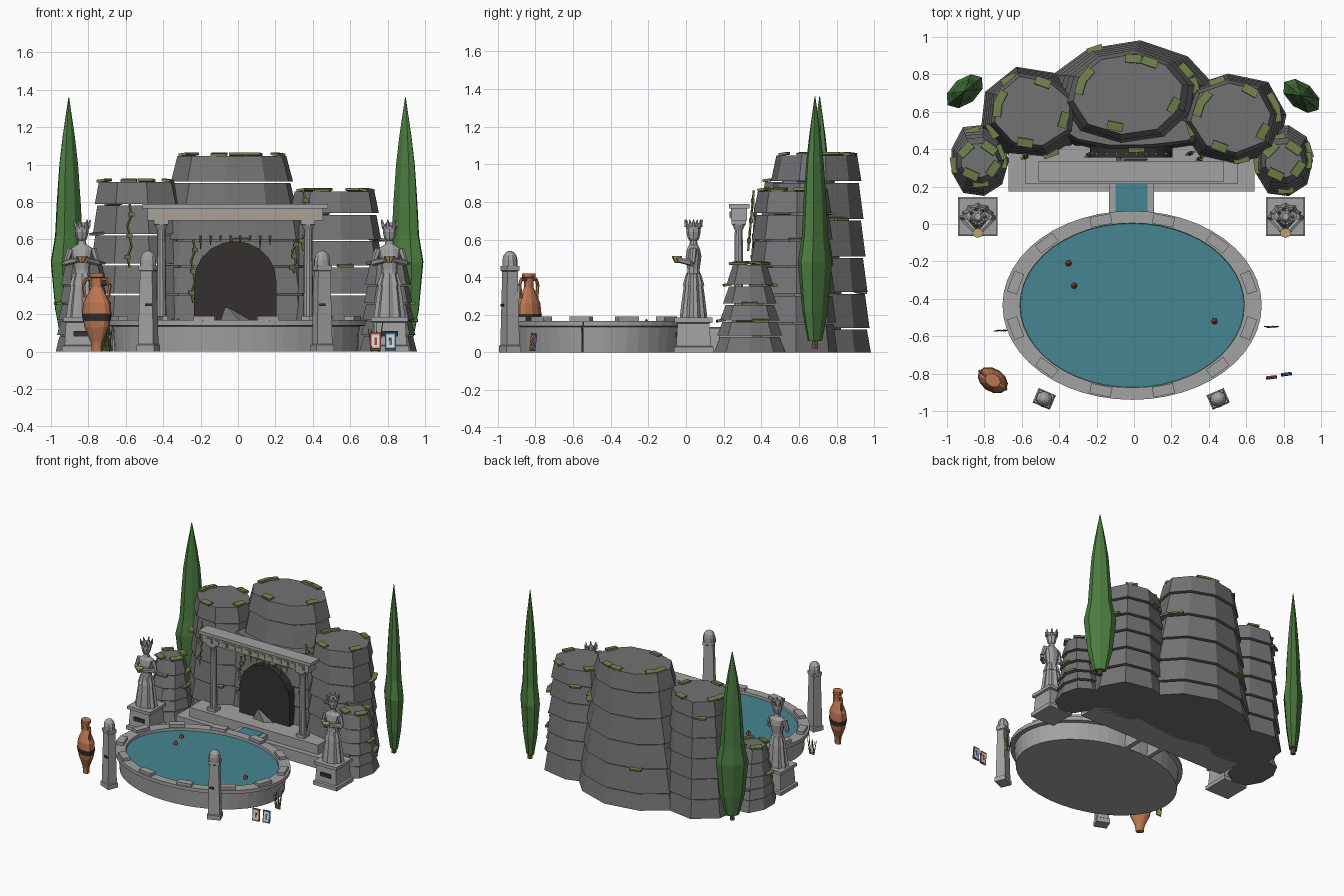
import bpy, bmesh, math, random
from mathutils import Matrix, Vector

if "Cube" in bpy.data.objects:
    bpy.data.objects.remove(bpy.data.objects["Cube"])
random.seed(4)
PI = math.pi
TAU = 2 * PI


def mat(name, r, g, b):
    m = bpy.data.materials.new(name)
    m.diffuse_color = (r, g, b, 1)
    m.use_nodes = True
    m.node_tree.nodes["Principled BSDF"].inputs["Base Color"].default_value = m.diffuse_color
    return m


ROCK = mat("rock", .17, .17, .175)
STONE = mat("stone", .36, .36, .36)
DARK = mat("dark", .035, .03, .03)
WATER = mat("water", .06, .24, .29)
LEAF = mat("leaf", .07, .2, .05)
MOSS = mat("moss", .16, .22, .07)
CLAY = mat("clay", .5, .18, .08)
GOLD = mat("gold", .5, .37, .14)
RED = mat("red", .4, .07, .05)
BLUE = mat("blue", .05, .15, .4)
PALE = mat("pale", .75, .73, .68)
BARK = mat("bark", .13, .08, .05)


def finish(name, bm, m=None):
    bmesh.ops.recalc_face_normals(bm, faces=bm.faces)
    me = bpy.data.meshes.new(name)
    bm.to_mesh(me)
    bm.free()
    ob = bpy.data.objects.new(name, me)
    bpy.context.collection.objects.link(ob)
    if m:
        me.materials.append(m)
    return ob


def loft(bm, secs, n=8, c=(0, 0, 0), rot=0, phase=0, wob=None):
    """Stack of elliptical sections (z, rx, ry[, dx, dy]), capped."""
    R = Matrix.Rotation(rot, 3, 'Z')
    rings = []
    for s in secs:
        z, rx, ry = s[:3]
        d = Vector((*s[3:5], 0)) if len(s) > 3 else Vector()
        ring = []
        for i in range(n):
            a = phase + TAU * i / n
            k = wob[i] if wob else 1
            ring.append(bm.verts.new(R @ Vector((rx * k * math.cos(a), ry * k * math.sin(a), z)) + d + Vector(c)))
        rings.append(ring)
    for p, q in zip(rings, rings[1:]):
        for i in range(n):
            j = (i + 1) % n
            bm.faces.new((p[i], p[j], q[j], q[i]))
    bm.faces.new(rings[0][::-1])
    bm.faces.new(rings[-1])


def square(bm, secs, c, rot=0):
    loft(bm, [(z, a * 2 ** .5, b * 2 ** .5) for z, a, b in secs], 4, c, rot, PI / 4)


def box(bm, x0, x1, y0, y1, z0, z1):
    square(bm, [(z0, (x1 - x0) / 2, (y1 - y0) / 2), (z1, (x1 - x0) / 2, (y1 - y0) / 2)], ((x0 + x1) / 2, (y0 + y1) / 2, 0))


def slab(bm, c, size, rot, tilt=0):
    M = Matrix.Translation(c) @ Matrix.Rotation(rot, 4, 'Z') @ Matrix.Rotation(tilt, 4, 'X') @ Matrix.Diagonal((*size, 1))
    bmesh.ops.create_cube(bm, size=1, matrix=M)


def sticks(bm, pts, r, r2=None, n=5):
    for p, q in zip(pts, pts[1:]):
        p, q = Vector(p), Vector(q)
        d = q - p
        M = Matrix.Translation((p + q) / 2) @ d.to_track_quat('Z', 'Y').to_matrix().to_4x4()
        bmesh.ops.create_cone(bm, cap_ends=True, segments=n, radius1=r, radius2=r if r2 is None else r2, depth=d.length, matrix=M)


# layered rock stacks with moss tufts on the ledges
moss = bmesh.new()


def rock(name, base, top, levels, n, tufts, phase=0):
    bm = bmesh.new()
    wob = [random.uniform(.94, 1.06) for _ in range(n)]
    at = lambda z: [b + (t - b) * z / levels[-1] for b, t in zip(base, top)]
    for z0, z1 in zip(levels, levels[1:]):
        x0, y0, a0, b0 = at(z0)
        x1, y1, a1, b1 = at(z1)
        loft(bm, [(z0, a0 + .008, b0 + .008, x0, y0), (z1 - .009, a1 - .006, b1 - .006, x1, y1)], n, wob=wob, phase=phase)
    finish(name, bm, ROCK)
    for i in range(tufts):
        z = levels[-1] if i % 2 else random.choice(levels[2:-1])
        x, y, a, b = at(z)
        t = TAU * i * .382 + phase
        k = .84 if z == levels[-1] else .98
        slab(moss, (x + a * k * math.cos(t), y + b * k * math.sin(t), z), (.085, .045, .014), math.atan2(b * math.cos(t), -a * math.sin(t)), .15)


rock("centre_rock", (-.02, .68, .47, .30), (-.03, .70, .31, .22), [0, .13, .32, .51, .71, .91, 1.055], 10, 12, .2)
rock("left_rock", (-.54, .59, .29, .25), (-.55, .60, .215, .20), [0, .15, .31, .47, .63, .79, .915], 8, 10, .3)
rock("right_rock", (.53, .56, .29, .25), (.525, .57, .22, .20), [0, .16, .31, .46, .60, .74, .865], 8, 10, .1)
for s, x in (("left", -.83), ("right", .80)):
    rock(s + "_outer_rock", (x, .34, .155, .19), (x, .34, .11, .10), [0, .09, .17, .26, .36, .475], 9, 9)
rock("grotto_rock", (-.02, .50, .42, .12), (-.02, .50, .37, .09), [0, .16, .31, .46, .60, .74], 10, 3)
finish("moss_tufts", moss, MOSS)

# dark cave mouth: extruded arch
bm = bmesh.new()
arch = [(-.22, .1), (.22, .1), (.22, .38)] + [(.22 * math.cos(PI * i / 10), .38 + .21 * math.sin(PI * i / 10)) for i in range(1, 10)] + [(-.22, .38)]
f = bm.faces.new([bm.verts.new((x - .015, .355, z)) for x, z in arch])
e = bmesh.ops.extrude_face_region(bm, geom=[f])
bmesh.ops.translate(bm, verts=[v for v in e["geom"] if isinstance(v, bmesh.types.BMVert)], vec=(0, .1, 0))
finish("cave_mouth", bm, DARK)
bm = bmesh.new()
loft(bm, [(.15, .11, .04), (.235, .012, .012, -.05, 0)], 5, (-.01, .345, 0))
finish("cave_boulder", bm, ROCK)

# portico: steps, columns, entablature
bm = bmesh.new()
box(bm, -.67, .645, .175, .42, 0, .09)
box(bm, -.58, .555, .215, .42, .09, .165)
finish("portico_steps", bm, STONE)
bm = bmesh.new()
for x in (-.41, .375):
    square(bm, [(.165, .036, .036), (.19, .036, .036)], (x, .28, 0))
    loft(bm, [(.19, .027, .027), (.65, .022, .022), (.68, .036, .036)], 10, (x, .28, 0))
    square(bm, [(.68, .038, .038), (.70, .038, .038)], (x, .28, 0))
finish("portico_columns", bm, STONE)
bm = bmesh.new()
box(bm, -.485, .455, .24, .325, .70, .765)
box(bm, -.51, .48, .228, .338, .765, .79)
finish("entablature", bm, STONE)
bm, gold = bmesh.new(), bmesh.new()
for i in range(13):
    x = -.42 + i * .0675
    box(gold, x - .027, x + .027, .236, .24, .712, .752)
    box(bm, x - .019, x + .019, .231, .24, .718, .746)
finish("frieze_blocks", bm, STONE)
finish("frieze_trim", gold, GOLD)

# water channel
bm = bmesh.new()
for x in (-.115, .09):
    box(bm, x - .018, x + .018, .03, .23, 0, .13)
finish("channel_walls", bm, STONE)
bm = bmesh.new()
square(bm, [(.10, .086, .095), (.135, .086, .095)], (-.0125, .14, 0))
finish("channel_water", bm, WATER)

# oval pool, coping stones and water
P = (-.01, -.435, 0)
bm = bmesh.new()
loft(bm, [(0, .65, .47), (.135, .66, .48), (.14, .693, .505), (.168, .693, .505), (.168, .60, .44), (.12, .595, .435)], 48, P)
finish("pool_basin", bm, STONE)
bm = bmesh.new()
loft(bm, [(.122, .601, .441), (.148, .601, .441)], 48, P)
finish("pool_water", bm, WATER)
bm, bits = bmesh.new(), bmesh.new()
for i in range(12):
    t = PI / 12 + TAU * i / 12
    slab(bm, (P[0] + .645 * math.cos(t), P[1] + .47 * math.sin(t), .178), (.115, .055, .026), math.atan2(.47 * math.cos(t), -.645 * math.sin(t)))
finish("coping_stones", bm, STONE)
for x, y in ((-.35, -.21), (-.32, -.33), (.43, -.52)):
    loft(bits, [(.146, .018, .018), (.16, .016, .016), (.178, .003, .003)], 6, (x, y, 0))
finish("floating_buds", bits, RED)

# statues on plinths
pleats = [1.08 if i % 2 else .92 for i in range(20)]
for side, x in (("left", -.835), ("right", .81)):
    c = (x, .04, 0)
    bm = bmesh.new()
    square(bm, [(0, .105, .105), (.03, .105, .105), (.035, .092, .092), (.155, .085, .085), (.16, .1, .1), (.185, .1, .1)], c)
    finish(side + "_plinth", bm, STONE)
    bm = bmesh.new()
    box(bm, x - .045, x + .045, -.057, -.045, .08, .11)
    finish(side + "_plinth_plaque", bm, DARK)
    bm = bmesh.new()
    loft(bm, [(.185, .082, .068), (.30, .066, .055), (.40, .05, .042)], 20, c, wob=pleats)
    loft(bm, [(.355, .064, .054), (.42, .044, .036)], 20, c, wob=pleats)
    loft(bm, [(.41, .044, .036), (.44, .042, .034), (.51, .056, .044), (.55, .064, .036), (.572, .026, .024), (.60, .018, .018)], 10, c)
    loft(bm, [(.59, .016, .018), (.605, .028, .03), (.64, .036, .038), (.67, .034, .036), (.69, .018, .02)], 8, c)
    loft(bm, [(.655, .04, .042), (.672, .042, .044)], 10, c)
    for i in range(7):
        t = TAU * i / 7
        p = Vector((x + .036 * math.cos(t), .04 + .038 * math.sin(t), .668))
        sticks(bm, [p, p + Vector((.01 * math.cos(t), .01 * math.sin(t), .037))], .012, .003)
    for s in (-1, 1):
        sticks(bm, [(x + s * .06, .04, .55), (x + s * .085, .035, .475), (x + s * .02, -.035, .49)], .018, .014, 6)
    finish(side + "_statue", bm, STONE)
    bm = bmesh.new()
    loft(bm, [(.475, .012, .012), (.505, .03, .026), (.512, .03, .026)], 8, (x, -.048, 0))
    finish(side + "_statue_bowl", bm, GOLD)

# round-topped marker pillars
for side, x, r in (("left", -.48, -.4), ("right", .45, .4)):
    c = (x, -.935, 0)
    bm = bmesh.new()
    square(bm, [(0, .05, .042), (.035, .05, .042), (.04, .044, .037), (.43, .035, .03), (.435, .042, .036), (.46, .042, .036)], c, r)
    loft(bm, [(.46, .045, .04), (.49, .045, .04), (.515, .038, .034), (.532, .024, .021), (.54, .006, .006)], 10, c, r)
    finish(side + "_marker_pillar", bm, STONE)
    bm = bmesh.new()
    slab(bm, (x, -.975, .25), (.035, .012, .014), r * .5)
    finish(side + "_marker_inset", bm, DARK)

# clay amphora with dark bands and two handles
A = (-.755, -.835, 0)
bm = bmesh.new()
loft(bm, [(0, .03, .022), (.02, .03, .022), (.05, .036, .024), (.13, .072, .05), (.2, .086, .06), (.26, .08, .055), (.315, .05, .035), (.345, .03, .023), (.395, .032, .024), (.4, .044, .034), (.42, .044, .034)], 12, A, -.6)
ax = Vector((math.cos(-.6), math.sin(-.6), 0))
for s in (-1, 1):
    sticks(bm, [Vector(A) + ax * s * d + Vector((0, 0, z)) for d, z in ((.028, .385), (.07, .39), (.085, .36), (.075, .29))], .009)
finish("amphora", bm, CLAY)
bm = bmesh.new()
loft(bm, [(.165, .081, .057), (.2, .088, .062), (.205, .087, .061)], 12, A, -.6)
finish("amphora_band", bm, DARK)

# cypress trees
for side, x, y, r in (("left", -.905, .71, .68), ("right", .895, .685, -.68)):
    bm = bmesh.new()
    loft(bm, [(.06, .05, .028), (.22, .09, .05), (.48, .118, .07), (.62, .088, .055), (.78, .078, .05), (1.0, .062, .036), (1.15, .04, .024), (1.36, .002, .002)], 8, (x, y, 0), r)
    finish(side + "_cypress", bm, LEAF)
    bm = bmesh.new()
    loft(bm, [(.02, .02, .02), (.09, .018, .018)], 6, (x, y, 0))
    finish(side + "_cypress_trunk", bm, BARK)

# small painted tablets
for name, x, y, m in (("red_tablet", .735, -.82, RED), ("blue_tablet", .815, -.803, BLUE)):
    for part, w, h, d, k in (("", .058, .095, .008, m), ("_face", .042, .075, .011, PALE), ("_mark", .014, .04, .014, m)):
        bm = bmesh.new()
        slab(bm, (x, y, .055), (w, d, h), .12, -.1)
        finish(name + part, bm, k)

# reeds beside the pool
bm = bmesh.new()
for x, y in ((.735, -.55), (-.71, -.57)):
    for i in range(6):
        d = (i - 2.5) * .012
        sticks(bm, [(x + d * .6, y, 0), (x + d * 1.3, y + random.uniform(-.008, .008), random.uniform(.1, .17))], .005, .002, 4)
finish("reeds", bm, MOSS)

# hanging vines and roots
bm = bmesh.new()
for x, y0, y1, z0, z1 in ((-.58, .37, .35, .79, .45), (.35, .36, .33, .86, .54), (-.24, .38, .36, .6, .26), (.30, .385, .37, .6, .42)):
    pts = [(x + .012 * math.sin(i * 2.1), y0 + (y1 - y0) * i / 6, z0 + (z1 - z0) * i / 6) for i in range(7)]
    sticks(bm, pts, .007, .006, 4)
    for p in pts[1::2]:
        slab(bm, p, (.03, .012, .022), .3)
for i in range(8):
    x = -.2 + i * .053
    sticks(bm, [(x, .375, .62), (x, .37, .55 + .02 * (i % 3))], .008, .002, 4)
finish("vines", bm, MOSS)
